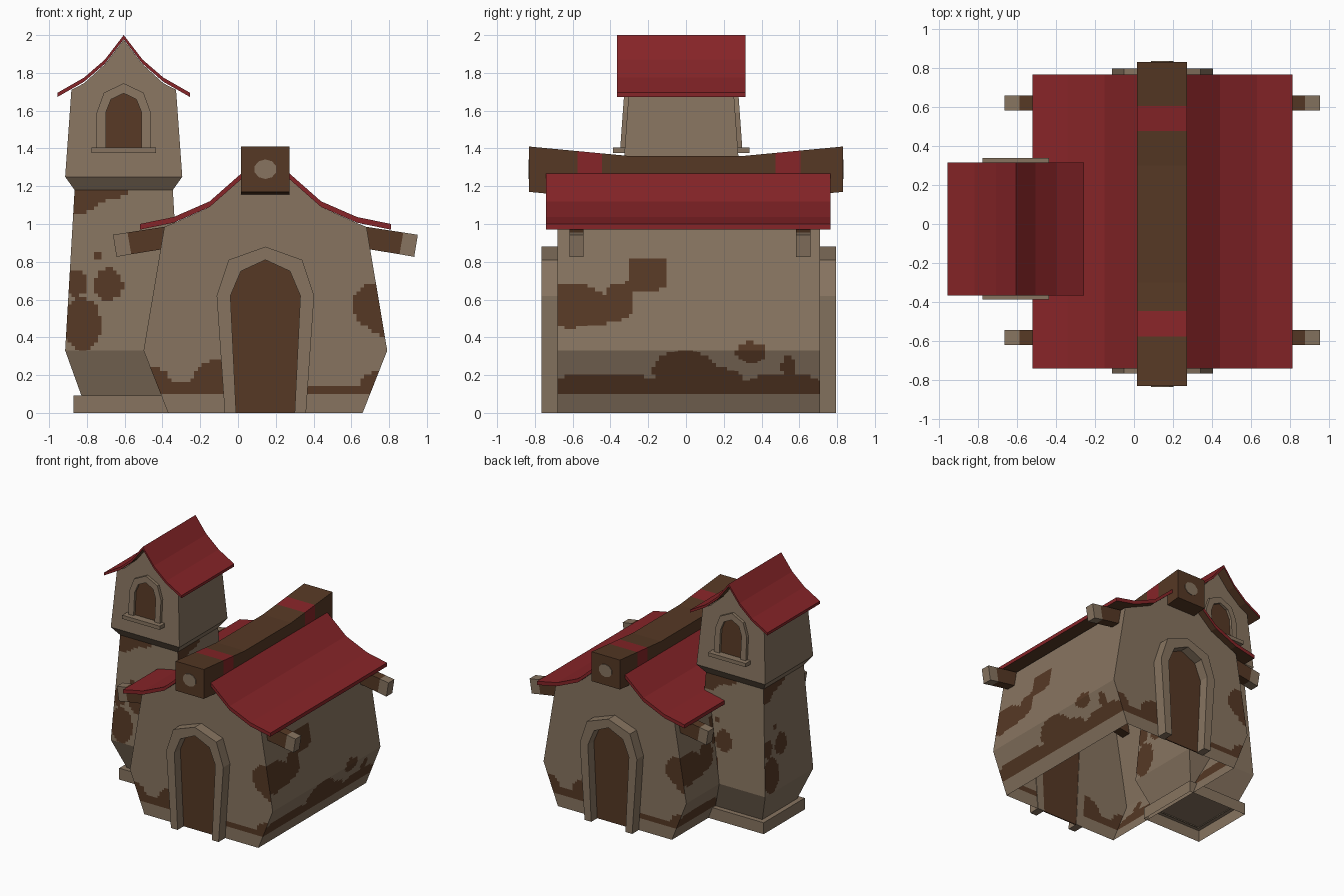
import bpy, bmesh, math
from mathutils import Vector

if "Cube" in bpy.data.objects:
    bpy.data.objects.remove(bpy.data.objects["Cube"])


def material(name, rgb):
    m = bpy.data.materials.new(name)
    m.diffuse_color = (*rgb, 1)
    m.use_nodes = True
    m.node_tree.nodes["Principled BSDF"].inputs["Base Color"].default_value = m.diffuse_color
    return m


MATS = [material("tan_plaster", (0.242, 0.175, 0.117)),
        material("dark_brown", (0.092, 0.040, 0.018)),
        material("roof_red", (0.240, 0.018, 0.021))]
TAN, BROWN, RED = 0, 1, 2
HALL = Vector((0.145, 0.015, 0))
TOWER = Vector((-0.605, -0.025, 0))


def prism_bm(pts, a, b, axis="y"):
    """Extrude a profile (u, z) along y (or along x)."""
    bm = bmesh.new()
    put = (lambda u, z, t: (u, t, z)) if axis == "y" else (lambda u, z, t: (t, u, z))
    f = bm.faces.new([bm.verts.new(put(u, z, a)) for u, z in pts])
    ext = bmesh.ops.extrude_face_region(bm, geom=[f])
    for v in ext["geom"]:
        if isinstance(v, bmesh.types.BMVert):
            v.co["xyz".index(axis)] = b
    bmesh.ops.recalc_face_normals(bm, faces=bm.faces)
    # extruding may leave the start cap flipped or missing: caps are kept consistent here
    return bm


def finish(name, bm, rule=TAN, center=None, turn=False):
    if turn:
        for v in bm.verts:
            v.co.x, v.co.y = -v.co.x, -v.co.y
    if center:
        bmesh.ops.translate(bm, vec=center, verts=bm.verts)
    bm.normal_update()
    for f in bm.faces:
        f.material_index = rule(f) if callable(rule) else rule
    me = bpy.data.meshes.new(name)
    bm.to_mesh(me)
    bm.free()
    for m in MATS:
        me.materials.append(m)
    ob = bpy.data.objects.new(name, me)
    bpy.context.collection.objects.link(ob)
    return ob


def cut(bm, axis, values):
    no = Vector([1 if c == axis else 0 for c in "xyz"])
    for t in values:
        bmesh.ops.bisect_plane(bm, geom=bm.verts[:] + bm.edges[:] + bm.faces[:],
                               plane_co=no * t, plane_no=no, dist=1e-5)


def steps(a, b, d=0.02):
    return [a + d * i + 0.003 for i in range(int((b - a) / d) + 1)]


def open_bottom(bm):
    bm.normal_update()
    low = min(v.co.z for v in bm.verts)
    dead = [f for f in bm.faces if all(v.co.z < low + 1e-4 for v in f.verts)]
    bmesh.ops.delete(bm, geom=dead, context="FACES")


def both(half):
    """Mirror a right-hand profile (bottom to top) to a closed outline."""
    return half + [(-u, z) for u, z in reversed(half) if u > 1e-6]


def stains(center, front, side, zmin, zmax):
    """Brown inside any of the blobs (u, z, radius u, radius z)."""
    def rule(f):
        n, c = f.normal, f.calc_center_median()
        if abs(n.z) > 0.75 or not zmin < c.z < zmax:
            return TAN
        d = c - center
        if abs(n.y) > abs(n.x):
            u, blobs = (-d.x if n.y > 0 else d.x), front
        else:
            u, blobs = (d.y if n.x > 0 else -d.y), side
        hit = any(((u - a) / ra) ** 2 + ((c.z - b) / rb) ** 2 < 1 for a, b, ra, rb in blobs)
        return BROWN if hit else TAN
    return rule


# main hall walls with painted stains
front = [(-.62, .16, .12, .09), (-.4, .1, .3, .07), (-.25, .17, .14, .11), (-.18, .2, .12, .09),
         (.35, .1, .25, .045), (.6, .14, .1, .08), (.58, .57, .12, .12), (.62, .5, .08, .09)]
side = [(-.45, .12, .35, .09), (-.02, .22, .17, .11), (.1, .15, .2, .1), (0, .11, 1.2, .04),
        (.5, .13, .22, .08), (.53, .24, .04, .06), (.33, .32, .08, .055), (-.22, .72, .115, .085),
        (-.62, .57, .18, .12), (-.5, .55, .2, .08), (-.37, .61, .08, .08)]
bm = prism_bm(both([(.515, 0), (.645, .33), (.535, .985), (.485, 1.005), (.295, 1.09), (.125, 1.24)]),
              -0.695, 0.695)
open_bottom(bm)
cut(bm, "x", steps(-.64, .64))
cut(bm, "y", steps(-.68, .68))
cut(bm, "z", [.1] + steps(.12, .7))
finish("hall_walls", bm, stains(HALL, front, side, .1, .85), HALL)


def underside(f):
    return BROWN if f.normal.z < -0.3 else RED


def roof(name, line, thick, y0, y1, center):
    for s, label in ((1, "right"), (-1, "left")):
        pts = [(s * u, z) for u, z in line] + [(s * u, z - thick) for u, z in reversed(line)]
        finish(f"{name}_{label}", prism_bm(pts, y0, y1), underside, center)


roof("hall_roof", [(.11, 1.283), (.295, 1.12), (.485, 1.037), (.665, 1.0)], .03, -.755, .75, HALL)
roof("tower_roof", [(0, 2.0), (.1, 1.87), (.21, 1.775), (.35, 1.695)], .022, -.34, .34, TOWER)

# sagging ridge beam with red bands and round end caps
bm = prism_bm([(-.83, 1.41), (-.3, 1.36), (.3, 1.36), (.83, 1.41),
               (.83, 1.17), (.3, 1.12), (-.3, 1.12), (-.83, 1.17)], .016, .272, "x")
cut(bm, "y", [-.575, -.445, .475, .605])


def bands(f):
    y = f.calc_center_median().y
    return RED if -.575 < y < -.445 or .475 < y < .605 else BROWN


finish("ridge_beam", bm, bands)
disc = [(.06 * math.cos(math.pi * (i + .5) / 5), 1.29 + .052 * math.sin(math.pi * (i + .5) / 5))
        for i in range(10)]
for y, label in ((-.83, "front"), (.83, "back")):
    finish("ridge_end_disc_" + label, prism_bm(disc, y - .004, y + .004), TAN, Vector((.145, 0, 0)))

# four eave beams with pale tips
for s, sx in ((1, "right"), (-1, "left")):
    for y, sy in ((-.595, "front"), (.605, "back")):
        for part, pts, mat in (
                ("beam", [(.45, .998), (.73, .955), (.71, .84), (.45, .882)], BROWN),
                ("beam_tip", [(.73, .955), (.807, .943), (.788, .826), (.71, .84)], TAN)):
            finish(f"eave_{part}_{sx}_{sy}",
                   prism_bm([(s * u, z) for u, z in pts], y - .038, y + .038), mat, HALL)

# arched doors, front and back
door_out = both([(.215, 0), (.258, .62), (.195, .81), (0, .88)])
door_in = both([(.155, 0), (.185, .62), (.13, .75), (0, .81)])
for turn, label in ((False, "front"), (True, "back")):
    finish("door_frame_" + label, prism_bm(door_out + door_in[::-1], -.78, -.69), TAN, HALL, turn)
    finish("door_" + label, prism_bm(door_in, -.702, -.694), BROWN, HALL, turn)

# tower: shaft, flared upper room and gable in one tapered shell
SHAPE = [(.22, .08), (.31, .33), (.26, 1.18), (.31, 1.25), (.277, 1.71)]


def half_width(z):
    for (w0, z0), (w1, z1) in zip(SHAPE, SHAPE[1:]):
        if z <= z1:
            return w0 + (w1 - w0) * (z - z0) / (z1 - z0)
    return .277 - .072 * (z - 1.71)


blobs = [(-.25, 1.14, .12, .09), (-.14, 1.18, .16, .06), (-.25, .69, .06, .07), (-.08, .68, .075, .085),
         (-.22, .47, .1, .14), (-.14, .83, .025, .018)]
bm = prism_bm(both(SHAPE + [(.21, 1.745), (.1, 1.845), (0, 1.975)]), -1, 1)
cut(bm, "z", [.33, 1.18, 1.25, 1.71])
for v in bm.verts:
    v.co.y *= half_width(v.co.z)
open_bottom(bm)
for ax in "xy":
    cut(bm, ax, steps(-.3, .3))
cut(bm, "z", steps(.33, 1.16))
finish("tower_walls", bm, stains(TOWER, blobs, blobs, .3, 1.18), TOWER)

# tower plinth
bm = prism_bm(both([(.265, 0), (.265, .093)]), -.265, .265)
open_bottom(bm)
finish("tower_plinth", bm, TAN, TOWER)

# arched tower windows leaning with the wall, front and back
win_out = both([(.143, 1.39), (.143, 1.59), (.105, 1.695), (0, 1.745)])
win_in = both([(.095, 1.39), (.095, 1.59), (.067, 1.66), (0, 1.692)])
for turn, label in ((False, "front"), (True, "back")):
    for part, pts, depth, mat in (("window_frame", win_out + win_in[::-1], .024, TAN),
                                  ("window", win_in, .004, BROWN)):
        bm = prism_bm(pts, -depth, .004)
        for v in bm.verts:
            v.co.y -= half_width(v.co.z)
        finish(f"{part}_{label}", bm, mat, TOWER, turn)
    sill = both([(.17, 1.375), (.17, 1.405)])
    finish("window_sill_" + label, prism_bm(sill, -.362, -.29), TAN, TOWER, turn)
